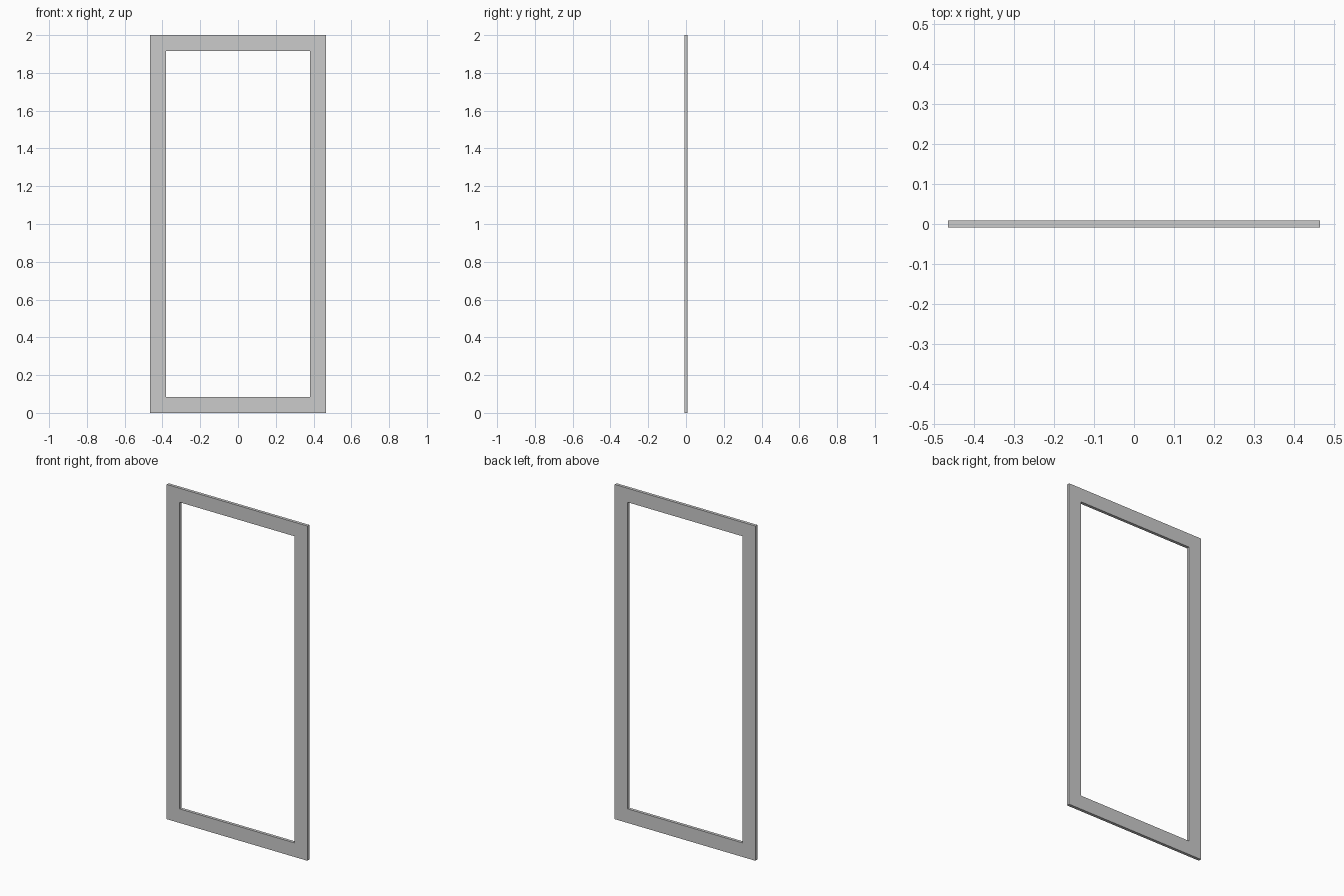
import bpy, bmesh

if "Cube" in bpy.data.objects:
    bpy.data.objects.remove(bpy.data.objects["Cube"])

W, H, DEPTH, BORDER = 0.93, 2.0, 0.018, 0.084


def rectangle(bm, half_x, z0, z1, y):
    return [bm.verts.new((x, y, z)) for x, z in
            ((-half_x, z0), (half_x, z0), (half_x, z1), (-half_x, z1))]


# Flat rectangular frame: ring on the front plane, extruded backwards
bm = bmesh.new()
outer = rectangle(bm, W / 2, 0, H, -DEPTH / 2)
inner = rectangle(bm, W / 2 - BORDER, BORDER, H - BORDER, -DEPTH / 2)
ring = []
for i in range(4):
    j = (i + 1) % 4
    ring.append(bm.faces.new((outer[i], outer[j], inner[j], inner[i])))
ext = bmesh.ops.extrude_face_region(bm, geom=ring, use_keep_orig=True)
back = [v for v in ext["geom"] if isinstance(v, bmesh.types.BMVert)]
bmesh.ops.translate(bm, verts=back, vec=(0, DEPTH, 0))
bmesh.ops.recalc_face_normals(bm, faces=bm.faces)

mesh = bpy.data.meshes.new("door_frame")
bm.to_mesh(mesh)
bm.free()
frame = bpy.data.objects.new("door_frame", mesh)
bpy.context.collection.objects.link(frame)
